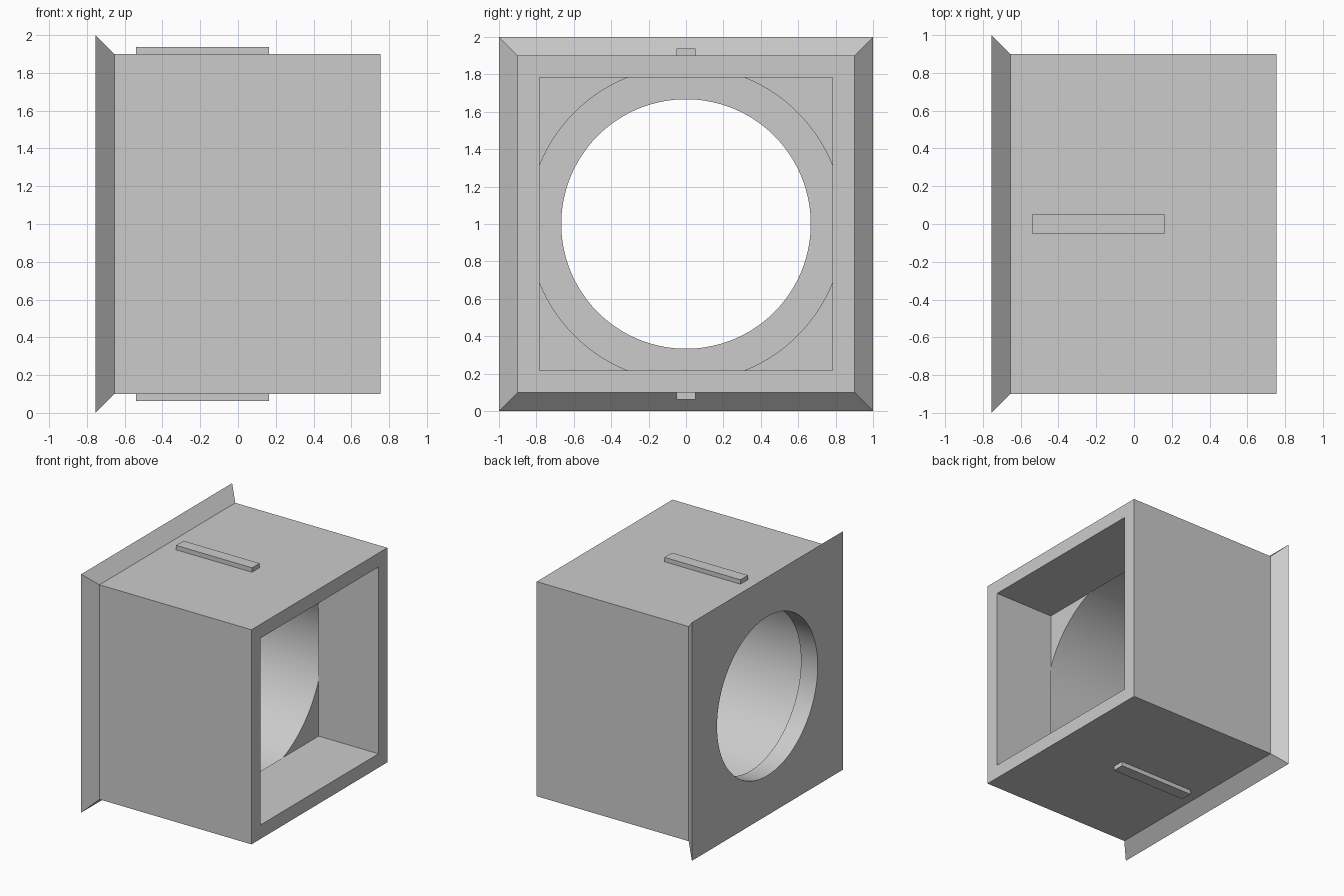
import bpy, bmesh, math
from mathutils import Matrix

cube = bpy.data.objects.get("Cube")
if cube:
    bpy.data.objects.remove(cube, do_unlink=True)

grey = bpy.data.materials.new("plain grey")
grey.use_nodes = True
grey.diffuse_color = (0.6, 0.6, 0.6, 1)
grey.node_tree.nodes["Principled BSDF"].inputs["Base Color"].default_value = (0.6, 0.6, 0.6, 1)


def loft(name, sections, sides=4):
    """Closed solid along x from (x, half size) sections: square or round."""
    bm = bmesh.new()
    rings = []
    for x, size in sections:
        r = size * math.sqrt(2) if sides == 4 else size
        angles = [2 * math.pi * (i + 0.5) / sides for i in range(sides)]
        rings.append([bm.verts.new((x, r * math.cos(a), 1 + r * math.sin(a))) for a in angles])
    for a, b in zip(rings, rings[1:]):
        for i in range(sides):
            j = (i + 1) % sides
            bm.faces.new((a[i], a[j], b[j], b[i]))
    bm.faces.new(rings[0])
    bm.faces.new(rings[-1])
    return finish(name, bm)


def box(name, centre, size):
    bm = bmesh.new()
    bmesh.ops.create_cube(bm, size=1, matrix=Matrix.Translation(centre) @ Matrix.Diagonal((*size, 1)))
    return finish(name, bm)


def finish(name, bm):
    bmesh.ops.recalc_face_normals(bm, faces=bm.faces)
    mesh = bpy.data.meshes.new(name)
    bm.to_mesh(mesh)
    bm.free()
    mesh.materials.append(grey)
    ob = bpy.data.objects.new(name, mesh)
    bpy.context.collection.objects.link(ob)
    return ob


# Square housing with a flared flange on its -x end
housing = loft("housing", [(-0.755, 1.0), (-0.655, 0.9), (0.755, 0.9)])

# Round port, wider round chamber, and square mouth open to +x
cutters = [
    loft("port_cutter", [(-0.9, 0.667), (0, 0.667)], 128),
    loft("chamber_cutter", [(-0.6, 0.843), (0.2, 0.843)], 128),
    loft("mouth_cutter", [(0.2, 0.783), (0.9, 0.783)]),
]
bpy.ops.object.select_all(action="DESELECT")
bpy.context.view_layer.objects.active = housing
housing.select_set(True)
for cutter in cutters:
    cutter.hide_render = True
    mod = housing.modifiers.new(cutter.name, "BOOLEAN")
    mod.operation = "DIFFERENCE"
    mod.solver = "EXACT"
    mod.object = cutter
    bpy.ops.object.modifier_apply(modifier=mod.name)
    bpy.data.objects.remove(cutter, do_unlink=True)
bpy.ops.object.shade_smooth_by_angle(angle=math.radians(30))

# Locating ribs on the top and bottom
for name, z in (("top_rib", 1.915), ("bottom_rib", 0.085)):
    box(name, (-0.1875, 0, z), (0.705, 0.1, 0.044))
